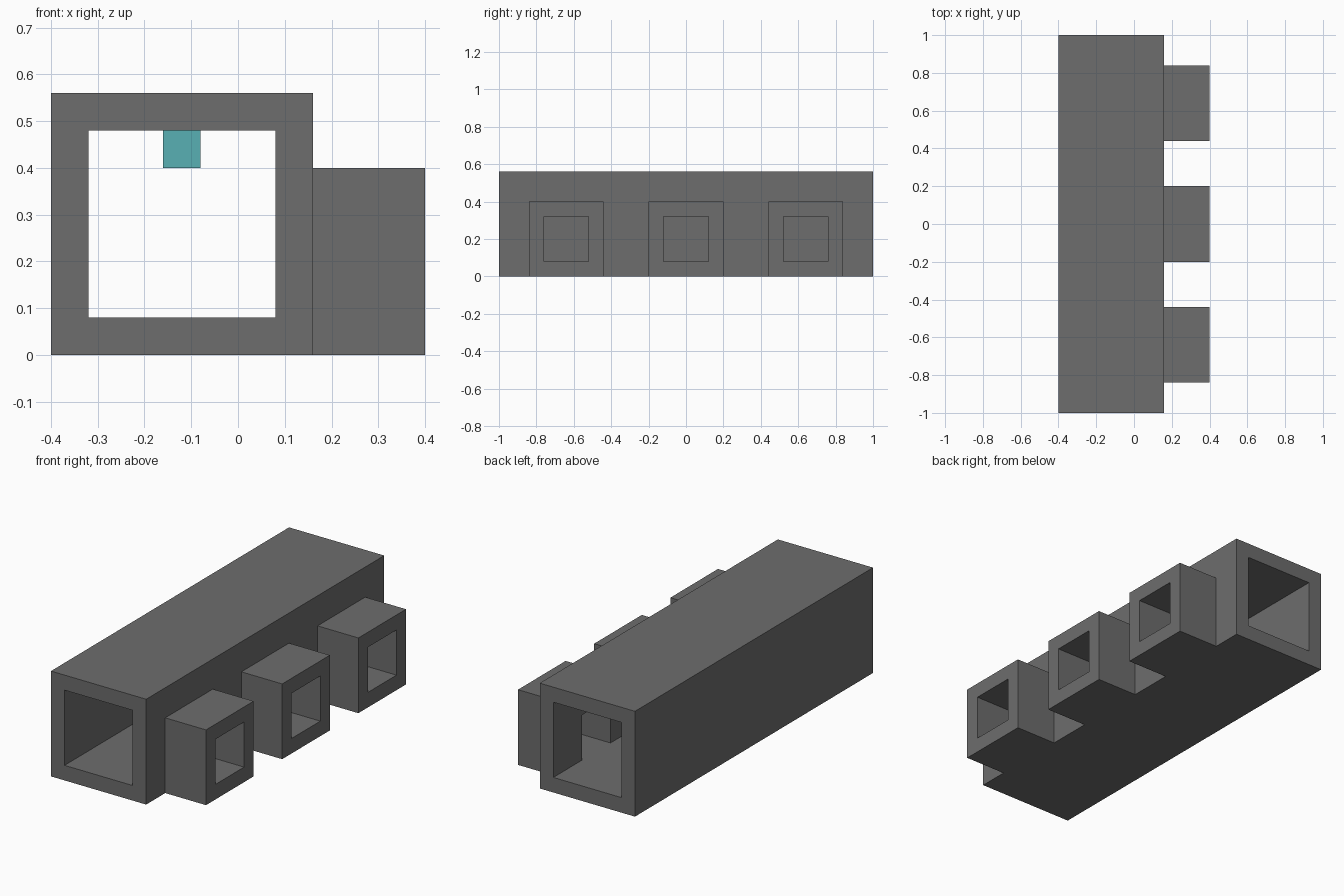
import bpy

cube = bpy.data.objects.get("Cube")
if cube:
    bpy.data.objects.remove(cube, do_unlink=True)


def make_material(name, colour):
    mat = bpy.data.materials.new(name)
    mat.use_nodes = True
    mat.diffuse_color = colour
    mat.node_tree.nodes["Principled BSDF"].inputs["Base Color"].default_value = colour
    return mat


grey = make_material("stone grey", (0.153, 0.153, 0.153, 1))
teal = make_material("lamp teal", (0.098, 0.434, 0.456, 1))


def box(name, x, y, z, mat):
    """Axis-aligned box from (low, high) ranges."""
    ranges = (x, y, z)
    bpy.ops.mesh.primitive_cube_add(size=1)
    obj = bpy.context.object
    obj.name = name
    centre = [(lo + hi) / 2 for lo, hi in ranges]
    size = [hi - lo for lo, hi in ranges]
    for v in obj.data.vertices:
        v.co = [c + s * p for c, s, p in zip(centre, size, v.co)]
    obj.data.materials.append(mat)
    return obj


def combine(target, tool, operation):
    """Apply a boolean to the target and discard the tool."""
    mod = target.modifiers.new(operation.lower(), "BOOLEAN")
    mod.operation = operation
    mod.solver = "EXACT"
    mod.object = tool
    bpy.context.view_layer.objects.active = target
    bpy.ops.object.modifier_apply(modifier=mod.name)
    bpy.data.objects.remove(tool, do_unlink=True)


branch_centres = (-0.64, 0, 0.64)

# Main tunnel with an open end at front and back
tunnel = box("tunnel", (-0.4, 0.16), (-1, 1), (0, 0.56), grey)

# Side branches merged into the tunnel wall
for y in branch_centres:
    branch = box("branch", (0.12, 0.4), (y - 0.2, y + 0.2), (0, 0.4), grey)
    combine(tunnel, branch, "UNION")

# Hollow out the main passage and the branch passages
bore = box("bore", (-0.32, 0.08), (-1.2, 1.2), (0.08, 0.48), grey)
combine(tunnel, bore, "DIFFERENCE")
for y in branch_centres:
    port = box("port", (0, 0.6), (y - 0.12, y + 0.12), (0.08, 0.32), grey)
    combine(tunnel, port, "DIFFERENCE")

# Ceiling lamps opposite the branches
for y in branch_centres:
    box("ceiling_lamp", (-0.16, -0.08), (y - 0.04, y + 0.04), (0.4, 0.48), teal)
